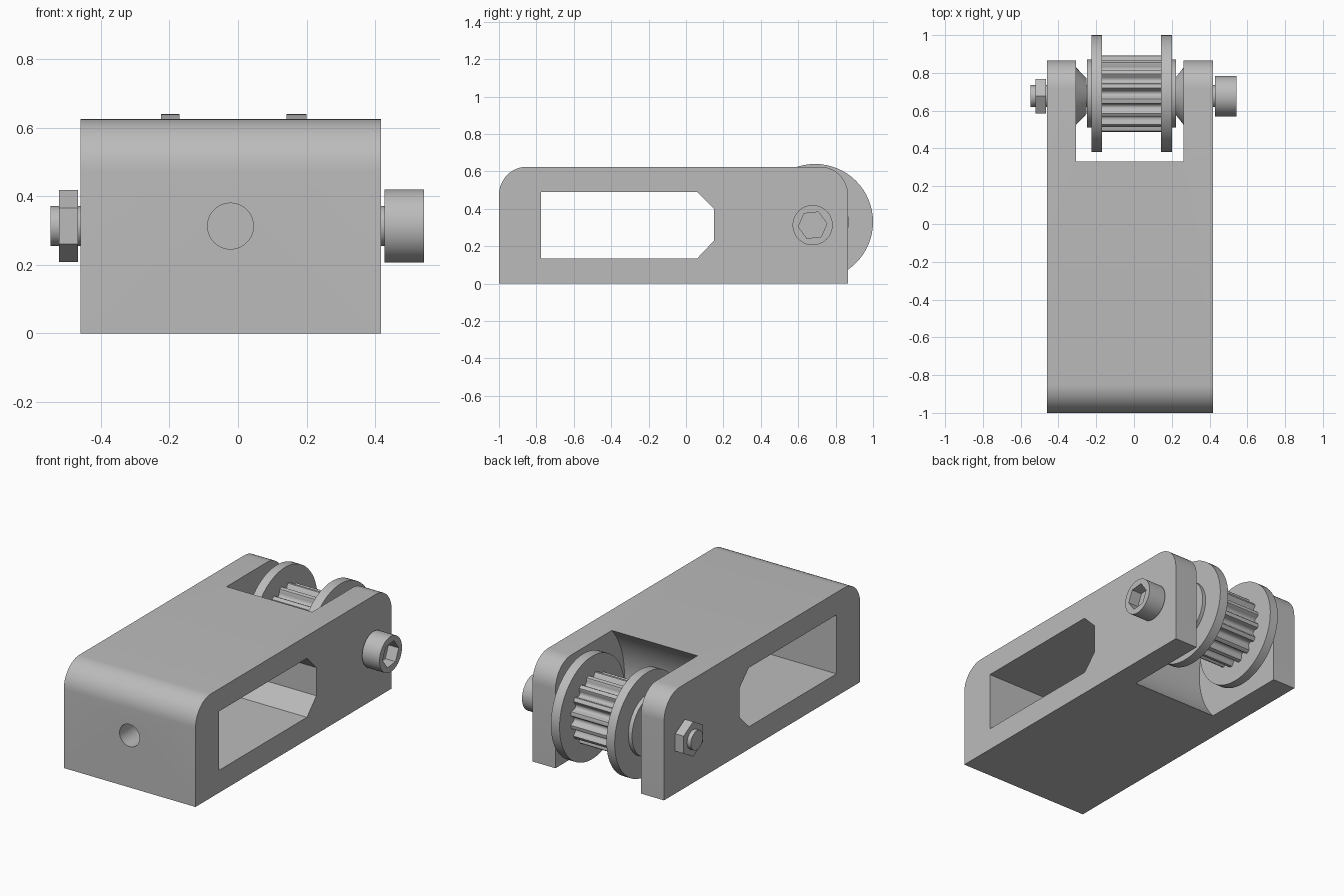
import bpy, bmesh, math
from math import cos, sin, pi, radians

cube = bpy.data.objects.get("Cube")
if cube:
    bpy.data.objects.remove(cube, do_unlink=True)

grey = bpy.data.materials.new("plain grey")
grey.use_nodes = True
GREY = (0.5, 0.5, 0.5, 1)
grey.diffuse_color = GREY
grey.node_tree.nodes["Principled BSDF"].inputs["Base Color"].default_value = GREY

AXLE = (0.677, 0.313)    # y, z of the bolt
PULLEY = (0.69, 0.33)    # y, z of the pulley
X_MIN, X_MAX = -0.46, 0.417
WELL_MIN, WELL_MAX = -0.307, 0.263


def finish(name, bm):
    bmesh.ops.recalc_face_normals(bm, faces=bm.faces[:])
    mesh = bpy.data.meshes.new(name)
    bm.to_mesh(mesh)
    bm.free()
    mesh.materials.append(grey)
    obj = bpy.data.objects.new(name, mesh)
    bpy.context.collection.objects.link(obj)
    return obj


def loft(name, rings):
    """Join equal-length rings of points and cap both ends."""
    bm = bmesh.new()
    rows = [[bm.verts.new(p) for p in ring] for ring in rings]
    for a, b in zip(rows, rows[1:]):
        for i in range(len(a)):
            j = (i + 1) % len(a)
            bm.faces.new((a[i], a[j], b[j], b[i]))
    bm.faces.new(rows[0])
    bm.faces.new(rows[-1])
    return finish(name, bm)


def extrude(name, outline, x0, x1):
    return loft(name, [[(x, y, z) for y, z in outline] for x in (x0, x1)])


def circle(r, n, centre, turn=0):
    return [(centre[0] + r * cos(2 * pi * i / n + turn),
             centre[1] + r * sin(2 * pi * i / n + turn)) for i in range(n)]


def disc(name, r0, x0, x1, centre, r1=None, n=64):
    """Cylinder or cone frustum along x."""
    ends = ((x0, r0), (x1, r0 if r1 is None else r1))
    return loft(name, [[(x, y, z) for y, z in circle(r, n, centre)] for x, r in ends])


def cut(obj, cutter):
    mod = obj.modifiers.new("cut", "BOOLEAN")
    mod.operation = "DIFFERENCE"
    mod.solver = "EXACT"
    mod.object = cutter
    bpy.context.view_layer.objects.active = obj
    bpy.ops.object.modifier_apply(modifier=mod.name)
    bpy.data.objects.remove(cutter, do_unlink=True)


def smooth(obj, angle=30):
    bpy.ops.object.select_all(action="DESELECT")
    obj.select_set(True)
    bpy.context.view_layer.objects.active = obj
    bpy.ops.object.shade_smooth_by_angle(angle=radians(angle))


# Housing: side profile with two rounded top corners
R, TOP, FRONT, BACK = 0.15, 0.625, -1.0, 0.866
profile = [(FRONT, 0), (BACK, 0)]
for corner_y, start in ((BACK - R, 0), (FRONT + R, 90)):
    for k in range(13):
        a = radians(start + k * 7.5)
        profile.append((corner_y + R * cos(a), TOP - R + R * sin(a)))
housing = extrude("housing", profile, X_MIN, X_MAX)

# Side slot with chamfered rear corners
slot = [(-0.775, 0.135), (0.06, 0.135), (0.15, 0.23), (0.15, 0.4), (0.06, 0.49), (-0.775, 0.49)]
cut(housing, extrude("slot_cutter", slot, -0.7, 0.7))

# Round well for the pulley
cut(housing, disc("well_cutter", 0.467, WELL_MIN, WELL_MAX, AXLE, n=96))

# Hole through the front wall
hole = loft("hole_cutter", [[(x, y, z) for x, z in circle(0.067, 40, (-0.022, 0.313))]
                            for y in (-1.1, -0.7)])
cut(housing, hole)
smooth(housing)

# Conical spacers on the inner sides of the arms
smooth(disc("left_spacer", 0.152, WELL_MAX, 0.218, AXLE, 0.095))
smooth(disc("right_spacer", 0.152, WELL_MIN, -0.252, AXLE, 0.095))

# Pulley: hubs, flanges and toothed drum
for name, r, x0, x1 in (("right_hub", 0.18, -0.25, -0.225),
                        ("right_flange", 0.31, -0.225, -0.17),
                        ("left_flange", 0.31, 0.142, 0.2),
                        ("left_hub", 0.18, 0.2, 0.222)):
    smooth(disc(name, r, x0, x1, PULLEY))

TEETH = 16
tooth = [(0.0, 0.172), (0.14, 0.175), (0.24, 0.185), (0.29, 0.198), (0.36, 0.205),
         (0.5, 0.206), (0.64, 0.205), (0.71, 0.198), (0.76, 0.185), (0.86, 0.175)]
drum = []
for t in range(TEETH):
    for f, r in tooth:
        a = 2 * pi * (t + f) / TEETH
        drum.append((PULLEY[0] + r * cos(a), PULLEY[1] + r * sin(a)))
smooth(extrude("toothed_drum", drum, -0.17, 0.142), 40)

# Bolt: shaft, socket head and hex nut
smooth(disc("bolt_shaft", 0.058, -0.547, 0.44, AXLE, n=40))
head = disc("bolt_head", 0.107, 0.428, 0.543, AXLE)
cut(head, extrude("socket_cutter", circle(0.077, 6, AXLE, radians(6)), 0.475, 0.6))
smooth(head)
extrude("hex_nut", circle(0.105, 6, AXLE, pi / 2), -0.522, -0.466)
